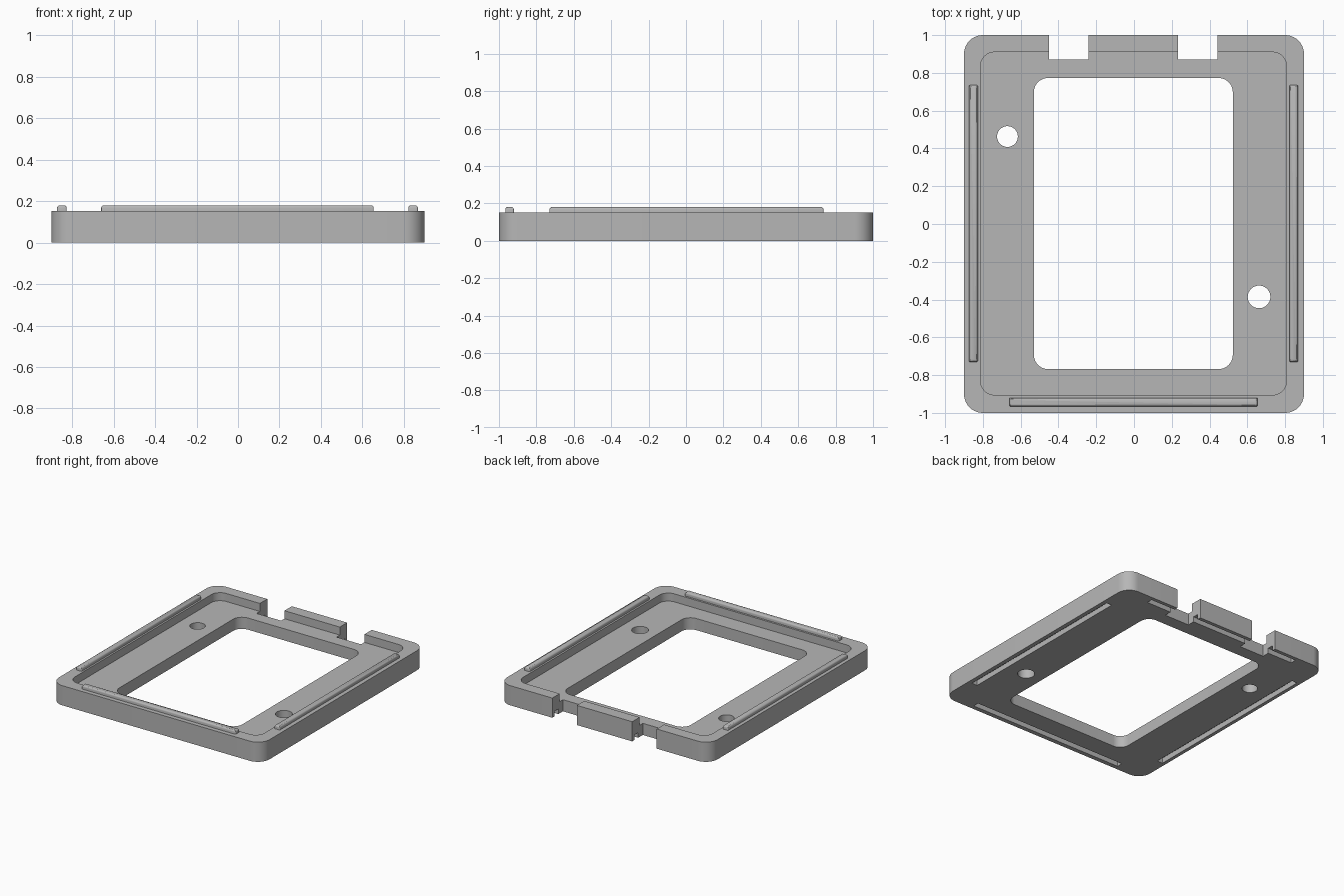
import bpy, bmesh, math

default = bpy.data.objects.get("Cube")
if default:
    bpy.data.objects.remove(default, do_unlink=True)

grey = bpy.data.materials.new("plain grey")
grey.use_nodes = True
COLOUR = (0.47, 0.47, 0.47, 1)
grey.diffuse_color = COLOUR
grey.node_tree.nodes["Principled BSDF"].inputs["Base Color"].default_value = COLOUR


def prism(name, x0, x1, y0, y1, z0, z1, radius=0.0, top_bevel=0.0, steps=10):
    """Upright block with rounded corners and an optional softened top."""
    outline = []
    if radius:
        corners = [(x1, y1, -1, -1), (x0, y1, 1, -1), (x0, y0, 1, 1), (x1, y0, -1, 1)]
        for i, (cx, cy, sx, sy) in enumerate(corners):
            for k in range(steps + 1):
                a = math.pi / 2 * (i + k / steps)
                outline.append((cx + sx * radius + radius * math.cos(a),
                                cy + sy * radius + radius * math.sin(a)))
    else:
        outline = [(x1, y1), (x0, y1), (x0, y0), (x1, y0)]
    bm = bmesh.new()
    base = bm.faces.new([bm.verts.new((x, y, z0)) for x, y in outline])
    up = bmesh.ops.extrude_face_region(bm, geom=[base])
    raised = [v for v in up["geom"] if isinstance(v, bmesh.types.BMVert)]
    bmesh.ops.translate(bm, vec=(0, 0, z1 - z0), verts=raised)
    bmesh.ops.recalc_face_normals(bm, faces=bm.faces)
    if top_bevel:
        rim = [e for e in bm.edges if all(v.co.z > z1 - 1e-4 for v in e.verts)]
        bmesh.ops.bevel(bm, geom=rim, offset=top_bevel, segments=3,
                        profile=0.5, affect='EDGES')
    return finish(name, bm)


def drill(name, x, y, radius):
    bm = bmesh.new()
    bmesh.ops.create_cone(bm, cap_ends=True, segments=40,
                          radius1=radius, radius2=radius, depth=1)
    bmesh.ops.translate(bm, vec=(x, y, 0), verts=bm.verts)
    return finish(name, bm)


def finish(name, bm):
    mesh = bpy.data.meshes.new(name)
    bm.to_mesh(mesh)
    bm.free()
    mesh.materials.append(grey)
    obj = bpy.data.objects.new(name, mesh)
    bpy.context.collection.objects.link(obj)
    return obj


def activate(obj):
    bpy.ops.object.select_all(action='DESELECT')
    obj.select_set(True)
    bpy.context.view_layer.objects.active = obj


def cut(obj, cutter):
    activate(obj)
    mod = obj.modifiers.new("cut", 'BOOLEAN')
    mod.operation = 'DIFFERENCE'
    mod.solver = 'EXACT'
    mod.object = cutter
    bpy.ops.object.modifier_apply(modifier=mod.name)


TOP, FLOOR, RIDGE_TOP, GROOVE = 0.152, 0.09, 0.18, 0.04

# Tray body with its recess, window and screw holes
tray = prism("tray", -0.9, 0.9, -1, 1, 0, TOP, 0.1)
cutters = [
    prism("recess_cutter", -0.813, 0.808, -0.905, 0.91, FLOOR, 0.5, 0.075),
    prism("window_cutter", -0.53, 0.523, -0.768, 0.773, -0.5, 0.5, 0.075),
    drill("left_hole_cutter", -0.67, 0.463, 0.055),
    drill("right_hole_cutter", 0.662, -0.386, 0.06),
]

# Stacking ridges on the rim, with matching grooves underneath
strips = {
    "front_ridge": (-0.66, 0.655, -0.966, -0.92),
    "back_ridge": (-0.66, 0.655, 0.926, 0.972),
    "right_ridge": (-0.873, -0.827, -0.73, 0.735),
    "left_ridge": (0.822, 0.868, -0.73, 0.735),
}
ridges = {}
for name, span in strips.items():
    ridges[name] = prism(name, *span, TOP - 0.01, RIDGE_TOP, 0.006, 0.012, steps=3)
    cutters.append(prism(name + "_groove_cutter", *span, -0.1, GROOVE))

# Two notches through the back wall
notches = [prism("notch_cutter", x, x + 0.21, 0.87, 1.2, -0.5, 0.5)
           for x in (-0.45, 0.233)]
for notch in notches:
    cut(ridges["back_ridge"], notch)
for cutter in cutters + notches:
    cut(tray, cutter)
for cutter in cutters + notches:
    bpy.data.objects.remove(cutter, do_unlink=True)

# Smooth rounded corners, sharp edges elsewhere
for obj in [tray, *ridges.values()]:
    activate(obj)
    bpy.ops.object.shade_smooth_by_angle(angle=math.radians(35))
